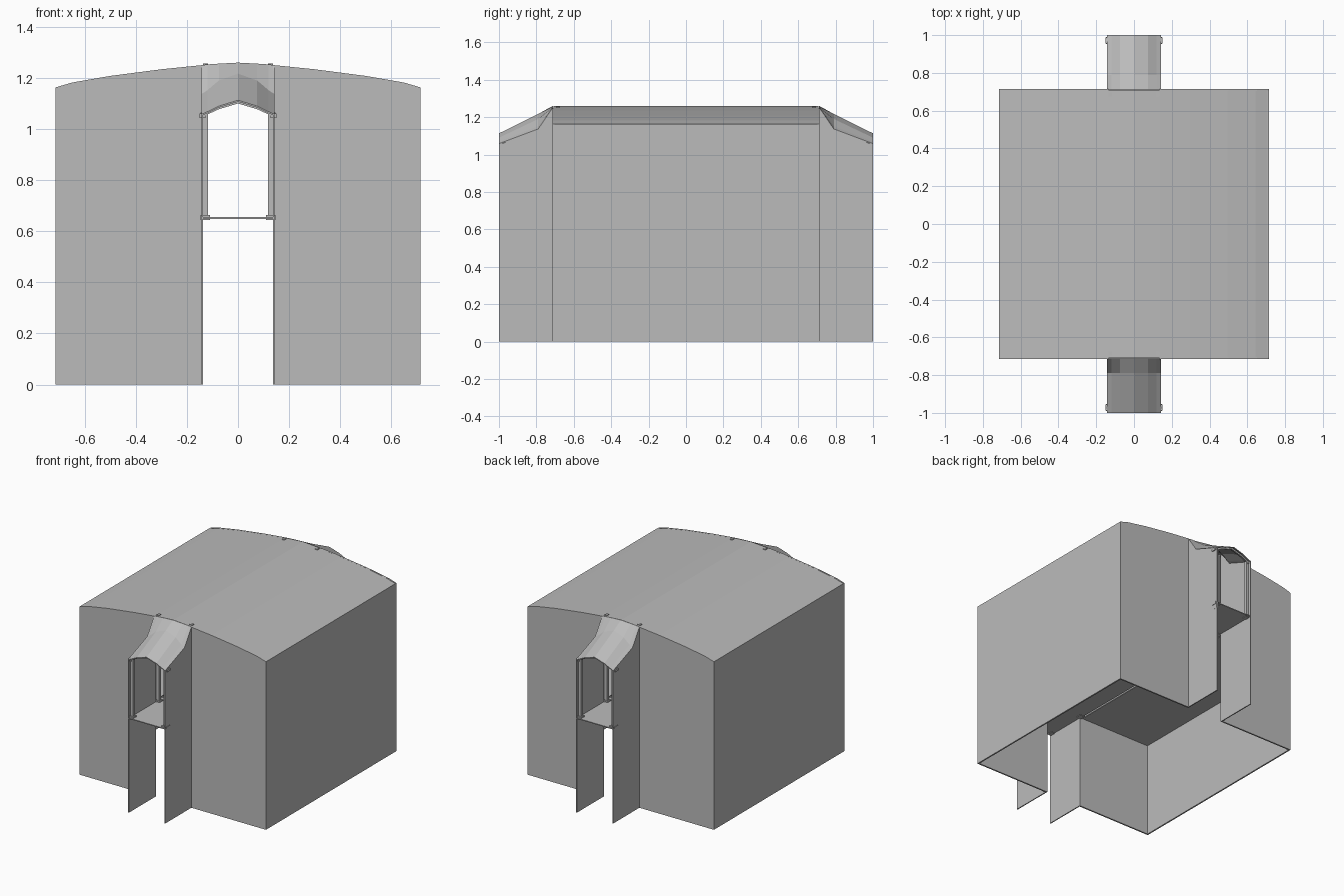
import bpy, bmesh

if "Cube" in bpy.data.objects:
    bpy.data.objects.remove(bpy.data.objects["Cube"])

grey = bpy.data.materials.new("plain_grey")
grey.diffuse_color = (0.5, 0.5, 0.5, 1)
grey.use_nodes = True
grey.node_tree.nodes["Principled BSDF"].inputs["Base Color"].default_value = grey.diffuse_color

H = 0.714    # half size of the hall
P = 0.143    # half width of the porch opening
FLOOR = 0.655
T = 0.01     # panel thickness

# Half profile of the vaulted roof, from the ridge to the eave
ROOF = [(0, 1.26), (P, 1.25), (0.3, 1.234), (0.5, 1.208), (0.65, 1.182), (H, 1.163)]


def make(name, verts, faces):
    me = bpy.data.meshes.new(name)
    bm = bmesh.new()
    vs = [bm.verts.new(v) for v in verts]
    for f in faces:
        bm.faces.new([vs[i] for i in f])
    bmesh.ops.recalc_face_normals(bm, faces=bm.faces)
    bm.to_mesh(me)
    bm.free()
    me.materials.append(grey)
    ob = bpy.data.objects.new(name, me)
    bpy.context.collection.objects.link(ob)
    return ob


def prism(name, a, b):
    """Solid between two matching outlines."""
    n = len(a)
    sides = [(i, (i + 1) % n, n + (i + 1) % n, n + i) for i in range(n)]
    return make(name, list(a) + list(b), [tuple(range(n)), tuple(range(n, 2 * n))] + sides)


def box(name, x, y, z):
    def rect(h):
        return [(x[0], y[0], h), (x[1], y[0], h), (x[1], y[1], h), (x[0], y[1], h)]
    return prism(name, rect(z[0]), rect(z[1]))


def span(s, a, b):
    return sorted((s * a, s * b))


def shell(name, rows, t):
    """Thin sheet lofted through rows of points, thickened downward."""
    n, m = len(rows[0]), len(rows)
    top = [p for r in rows for p in r]
    low = [(x, y, z - t) for x, y, z in top]
    k = n * m
    faces = []
    for j in range(m - 1):
        for i in range(n - 1):
            q = (j * n + i, j * n + i + 1, (j + 1) * n + i + 1, (j + 1) * n + i)
            faces += [q, tuple(v + k for v in reversed(q))]
    rim = [i for i in range(n)] + [j * n + n - 1 for j in range(1, m)]
    rim += [(m - 1) * n + i for i in range(n - 2, -1, -1)] + [j * n for j in range(m - 2, 0, -1)]
    for a, b in zip(rim, rim[1:] + rim[:1]):
        faces.append((a, b, b + k, a + k))
    return make(name, top + low, faces)


def full(half):
    return [(-x, z) for x, z in reversed(half[1:])] + list(half)


# Vaulted roof
shell("roof", [[(x * 0.99, y, z) for x, z in full(ROOF)] for y in (-H + 0.005, H - 0.005)], T)

# Aisle floor running through both porches
box("aisle_floor", (-P + 0.003, P - 0.003), (-0.998, 0.998), (FLOOR - 0.006, FLOOR))

for sx, side in ((-1, "left"), (1, "right")):
    # Side walls and side floors
    box(side + "_wall", span(sx, H - T, H), (-H + 0.005, H - 0.005), (0, 1.163))
    box(side + "_floor", span(sx, P + 0.012, H - 0.015), (-H + 0.015, H - 0.015),
        (FLOOR - 0.006, FLOOR))

    for sy, end in ((-1, "front"), (1, "back")):
        tag = end + "_" + side
        # End wall panel following the roof curve
        outline = [(P, 0)] + ROOF[1:] + [(H, 0)]
        prism(tag + "_end_wall", [(sx * x, sy * H, z) for x, z in outline],
              [(sx * x, sy * (H - T), z) for x, z in outline])
        # Porch side wall with sloping top
        prof = [(H - T, 0), (1, 0), (1, 1.055), (0.79, 1.135), (H, 1.25), (H - T, 1.25)]
        prism(tag + "_porch_wall", [(sx * P, sy * y, z) for y, z in prof],
              [(sx * (P - 0.007), sy * y, z) for y, z in prof])
        # Posts with feet and caps, outer and inner pairs
        for yc, top, kind in ((0.972, 1.06, "outer"), (0.685, 1.256, "inner")):
            name = tag + "_" + kind
            box(name + "_post", span(sx, 0.117, 0.136), span(sy, yc - 0.01, yc + 0.01),
                (FLOOR, top))
            box(name + "_foot", span(sx, 0.109, 0.147), span(sy, yc - 0.018, yc + 0.018),
                (0.645, 0.664))
        box(tag + "_cap", span(sx, 0.128, 0.15), span(sy, 0.955, 0.988), (1.044, 1.06))
        # Bracket strip under the floor edge
        box(tag + "_bracket", span(sx, 0.136, 0.144), span(sy, 0.955, 0.998), (0.612, FLOOR))

# Porch roofs, flaring upward into the main roof, with an arched end trim
for sy, end in ((-1, "front"), (1, "back")):
    stations = [
        (1.0, [(0, 1.113), (0.075, 1.09), (0.12, 1.068), (P, 1.058)]),
        (0.79, [(0, 1.217), (0.075, 1.19), (0.12, 1.152), (P, 1.137)]),
        (H - 0.002, [(0, 1.26), (0.075, 1.256), (0.12, 1.253), (P, 1.25)]),
    ]
    shell(end + "_porch_roof",
          [[(x, sy * y, z) for x, z in full(h)] for y, h in stations], 0.006)
    arch = full([(x * 1.03, z - 0.003) for x, z in stations[0][1]])
    shell(end + "_porch_trim",
          [[(x, sy * y, z + dz) for x, z in arch] for y, dz in ((0.965, 0.01), (0.985, 0.002))],
          0.012)
